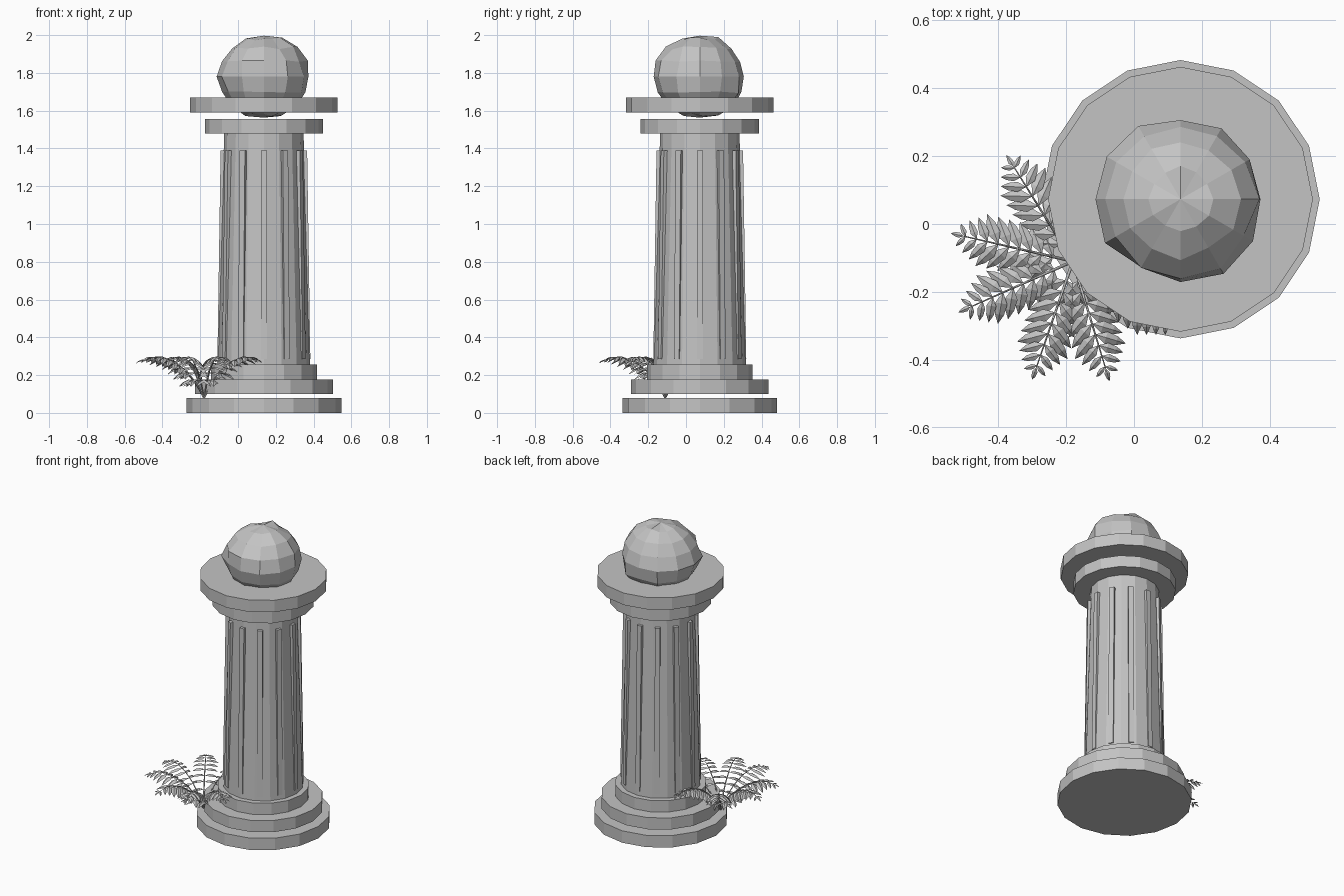
import bpy, bmesh, math, random
from mathutils import Vector, Matrix

random.seed(4)
if "Cube" in bpy.data.objects:
    bpy.data.objects.remove(bpy.data.objects["Cube"])

stone = bpy.data.materials.new("stone_grey")
stone.use_nodes = True
grey = (0.55, 0.55, 0.55, 1)
stone.diffuse_color = grey
stone.node_tree.nodes["Principled BSDF"].inputs["Base Color"].default_value = grey

AXIS = Vector((0.137, 0.073, 0))   # centre line of the column
ROOT = Vector((-0.18, -0.11, 0))   # where the fern grows


def add_object(name, bm, location):
    mesh = bpy.data.meshes.new(name)
    bm.to_mesh(mesh)
    bm.free()
    mesh.materials.append(stone)
    obj = bpy.data.objects.new(name, mesh)
    obj.location = location
    bpy.context.collection.objects.link(obj)
    return obj


def drum(name, low, high, r_low, r_high=None):
    bm = bmesh.new()
    bmesh.ops.create_cone(bm, cap_ends=True, segments=16, radius1=r_low,
                          radius2=r_high or r_low, depth=high - low)
    bmesh.ops.translate(bm, verts=bm.verts, vec=(0, 0, (low + high) / 2))
    return add_object(name, bm, AXIS)


# Stepped foot, tapered shaft and capital slabs
drum("base_slab", 0, 0.08, 0.41)
drum("middle_step", 0.10, 0.178, 0.365)
drum("upper_step", 0.178, 0.255, 0.28)
drum("shaft", 0.255, 1.48, 0.245, 0.21)
drum("lower_capital", 1.48, 1.557, 0.313)
drum("upper_capital", 1.59, 1.67, 0.39)

# Twelve slim ribs leaning with the shaft
bm = bmesh.new()
for i in range(12):
    made = bmesh.ops.create_cube(bm, size=1)["verts"]
    turn = Matrix.Rotation(i * math.tau / 12, 4, "Z")
    for v in made:
        top = v.co.z > 0
        outer = 0.229 if top else 0.246
        v.co = turn @ Vector((outer if v.co.x > 0 else 0.19,
                              v.co.y * 0.032, 1.39 if top else 0.285))
add_object("shaft_ribs", bm, AXIS)

# Rough-hewn ball resting in the capital
bm = bmesh.new()
bmesh.ops.create_uvsphere(bm, u_segments=12, v_segments=8, radius=1)
for v in bm.verts:
    pole = abs(v.co.z) > 0.99
    rough = 1 if pole else random.uniform(0.94, 1.05)
    v.co = Vector((v.co.x * 0.245, v.co.y * 0.245, v.co.z * 0.217)) * rough
add_object("stone_ball", bm, AXIS + Vector((0, 0, 1.78)))

# Fern: arching stems carrying paired drooping leaflets
ARCH = [(0, 0.08), (0.04, 0.15), (0.10, 0.22), (0.17, 0.27),
        (0.24, 0.295), (0.29, 0.295), (0.33, 0.28)]
HEADINGS = (122, 167, 204, 251, 287, 327, 12, 75)


def arch_height(reach):
    for (a, za), (b, zb) in zip(ARCH, ARCH[1:]):
        if reach <= b:
            return za + (zb - za) * (reach - a) / (b - a)
    return ARCH[-1][1]


def leaflet(bm, start, direction, length, width):
    across = direction.cross(Vector((0, 0, 1))).normalized() * width / 2
    lift = Vector((0, 0, 0.1 * length))

    def point(t, side):
        sag = Vector((0, 0, -0.25 * length * t * t))
        return bm.verts.new(start + direction * length * t + across * side + sag)

    base, tip = point(0, 0), point(1, 0)
    ridge = [point(0.35, 0), point(0.7, 0)]
    for v in ridge:
        v.co += lift
    for side in (1, -1):
        edge = [point(0.35, side), point(0.7, side * 0.75)]
        faces = [(base, edge[0], ridge[0]),
                 (ridge[0], edge[0], edge[1], ridge[1]),
                 (ridge[1], edge[1], tip)]
        for f in faces:
            bm.faces.new(f if side > 0 else f[::-1])


leaves = bmesh.new()
stems = bpy.data.curves.new("fern_stems", "CURVE")
stems.dimensions = "3D"
stems.bevel_depth = 0.004
stems.bevel_resolution = 0
stems.use_fill_caps = True

for heading in HEADINGS:
    a = math.radians(heading)
    forward = Vector((math.cos(a), math.sin(a), 0))
    sideways = Vector((-forward.y, forward.x, 0))
    spline = stems.splines.new("POLY")
    spline.points.add(len(ARCH) - 1)
    for p, (reach, z) in zip(spline.points, ARCH):
        p.co = (*(forward * reach + Vector((0, 0, z))), 1)
        p.radius = 1.2 - 2.4 * reach
    for i in range(9):
        reach = 0.06 + i * 0.033
        start = forward * reach + Vector((0, 0, arch_height(reach)))
        size = 0.095 if i < 6 else 0.095 - 0.018 * (i - 5)
        for side in (1, -1):
            aim = forward * 0.55 + sideways * side * 0.83 + Vector((0, 0, -0.12))
            leaflet(leaves, start, aim.normalized(), size, 0.38 * size)
    end = forward * ARCH[-1][0] + Vector((0, 0, ARCH[-1][1]))
    leaflet(leaves, end, (forward - Vector((0, 0, 0.2))).normalized(), 0.04, 0.016)

add_object("fern_leaflets", leaves, ROOT)
stems.materials.append(stone)
stem_obj = bpy.data.objects.new("fern_stems", stems)
stem_obj.location = ROOT
bpy.context.collection.objects.link(stem_obj)
